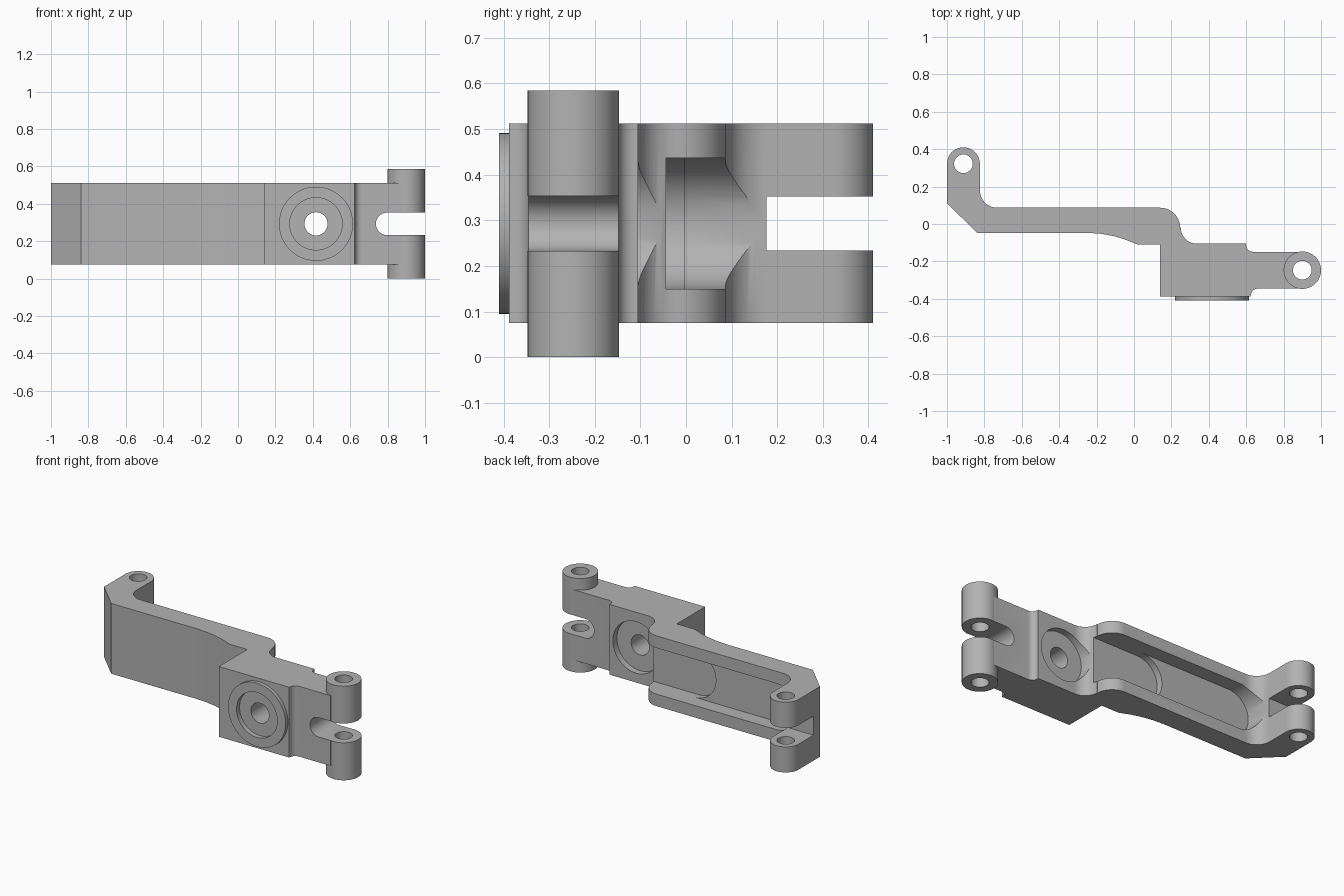
import bpy, bmesh
from math import cos, sin, radians

old = bpy.data.objects.get("Cube")
if old:
    bpy.data.objects.remove(old, do_unlink=True)

grey = bpy.data.materials.new("cast_grey")
grey.use_nodes = True
grey.diffuse_color = (0.45, 0.45, 0.45, 1)
grey.node_tree.nodes["Principled BSDF"].inputs["Base Color"].default_value = (0.45, 0.45, 0.45, 1)


def arc(cx, cy, r, start, end, n=12):
    angles = [radians(start + (end - start) * i / n) for i in range(n + 1)]
    return [(cx + r * cos(a), cy + r * sin(a)) for a in angles]


def circle(cx, cy, r, n=64):
    return arc(cx, cy, r, 0, 360, n)[:-1]


def box(x0, x1, y0, y1):
    return [(x0, y0), (x1, y0), (x1, y1), (x0, y1)]


def prism(name, outline, low, high, axis="Z"):
    """Extrude an outline along Z (outline in x, y) or Y (outline in x, z)."""
    bm = bmesh.new()
    place = (lambda u, v, w: (u, v, w)) if axis == "Z" else (lambda u, v, w: (u, w, v))
    face = bm.faces.new([bm.verts.new(place(u, v, low)) for u, v in outline])
    grown = bmesh.ops.extrude_face_region(bm, geom=[face])["geom"]
    bmesh.ops.translate(bm, vec=place(0, 0, high - low),
                        verts=[g for g in grown if isinstance(g, bmesh.types.BMVert)])
    bmesh.ops.recalc_face_normals(bm, faces=bm.faces)
    mesh = bpy.data.meshes.new(name)
    bm.to_mesh(mesh)
    bm.free()
    mesh.materials.append(grey)
    obj = bpy.data.objects.new(name, mesh)
    bpy.context.collection.objects.link(obj)
    return obj


def combine(target, tool, operation):
    tool.hide_render = True
    mod = target.modifiers.new(operation, "BOOLEAN")
    mod.operation, mod.object, mod.solver = operation, tool, "EXACT"
    bpy.context.view_layer.objects.active = target
    bpy.ops.object.modifier_apply(modifier=mod.name)
    bpy.data.objects.remove(tool, do_unlink=True)


MID = 0.293          # mid height of the arm
BOSS_X = 0.417       # bore position
LUG = (0.9, -0.247)  # wide hinge axis
EYE = (-0.912, 0.322)  # narrow hinge axis

# Arm: cranked plan profile, counter-clockwise from the narrow hinge eye
profile = arc(*EYE, 0.088, 0, 180, 24)
profile += [(-1, 0.112), (-0.84, -0.047), (-0.25, -0.047), (-0.18, -0.052), (-0.11, -0.064),
            (-0.05, -0.082), (0.02, -0.11), (0.14, -0.11), (0.14, -0.388), (0.622, -0.388)]
profile += arc(0.66, -0.38, 0.0345, 180, 90, 6)
profile += [(0.88, -0.3455), (0.88, -0.1485)]
profile += arc(0.635, -0.1135, 0.035, 270, 180, 6)
profile += [(0.6, -0.105)]
profile += arc(0.335, -0.02, 0.085, 270, 180)
profile += arc(0.14, -0.02, 0.107, 0, 90)
profile += arc(-0.731, 0.18, 0.093, 270, 180)
arm = prism("cranked_arm", profile, 0.075, 0.512)

# Wide hinge barrel and front boss
combine(arm, prism("hinge_barrel", circle(*LUG, 0.1), 0, 0.585), "UNION")
combine(arm, prism("front_boss", circle(BOSS_X, MID, 0.198), -0.41, -0.35, "Y"), "UNION")

# Hinge slots
fork = arc(0.797, MID, 0.06, 90, 270, 16) + [(1.1, MID - 0.06), (1.1, MID + 0.06)]
combine(arm, prism("fork_slot", fork, -0.6, 0.01, "Y"), "DIFFERENCE")
combine(arm, prism("eye_slot", box(-1.1, -0.7, 0.176, 0.5), MID - 0.059, MID + 0.059), "DIFFERENCE")

# Hinge pin holes
for name, centre in (("barrel_hole", LUG), ("eye_hole", EYE)):
    combine(arm, prism(name, circle(*centre, 0.05, 40), -0.1, 0.7), "DIFFERENCE")

# Bore and its two counterbores
for name, r, low, high in (("bore", 0.062, -0.6, 0.1),
                           ("front_counterbore", 0.14, -0.6, -0.38),
                           ("rear_counterbore", 0.16, -0.145, 0.1)):
    combine(arm, prism(name, circle(BOSS_X, MID, r), low, high, "Y"), "DIFFERENCE")

# Two-step pocket in the back of the arm, with rounded ends
for name, x, floor in (("long_pocket", -0.68, -0.003), ("deep_pocket", -0.06, -0.044)):
    outline = arc(x, MID, 0.1435, 90, 270, 32) + [(0.4, MID - 0.1435), (0.4, MID + 0.1435)]
    combine(arm, prism(name, outline, floor, 0.3, "Y"), "DIFFERENCE")

bpy.ops.object.select_all(action="DESELECT")
arm.select_set(True)
bpy.context.view_layer.objects.active = arm
bpy.ops.object.shade_smooth_by_angle(angle=radians(30))
